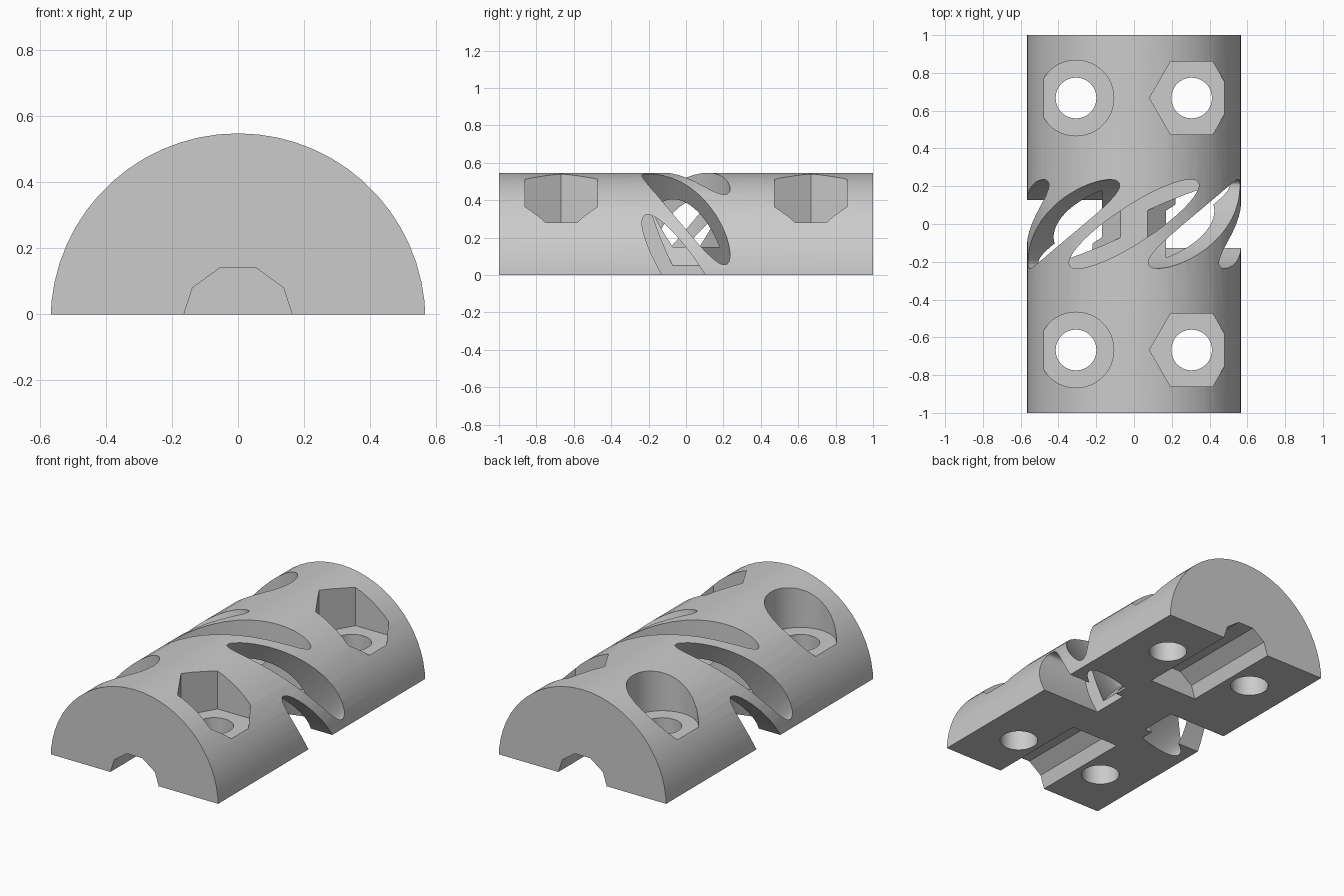
import bpy
import bmesh
from math import sin, cos, tau, radians
from mathutils import Matrix

if "Cube" in bpy.data.objects:
    bpy.data.objects.remove(bpy.data.objects["Cube"], do_unlink=True)

AXIS_Z = -0.02      # shaft axis lies just under the split plane
RADIUS = 0.567
CORE = 0.17         # bore radius, also the depth limit of the slots

grey = bpy.data.materials.new("plain_grey")
grey.use_nodes = True
grey.diffuse_color = (0.6, 0.6, 0.6, 1)
grey.node_tree.nodes["Principled BSDF"].inputs["Base Color"].default_value = (0.6, 0.6, 0.6, 1)


def ellipse(n, a, b, tilt=0.0):
    pts = [(a * cos(tau * i / n), b * sin(tau * i / n)) for i in range(n)]
    return [(x * cos(tilt) - y * sin(tilt), x * sin(tilt) + y * cos(tilt)) for x, y in pts]


def prism(name, outline, low, high, matrix):
    """Extrude a flat outline along its local z, then place it."""
    bm = bmesh.new()
    face = bm.faces.new([bm.verts.new((x, y, low)) for x, y in outline])
    top = bmesh.ops.extrude_face_region(bm, geom=[face])["geom"]
    bmesh.ops.translate(bm, verts=[v for v in top if isinstance(v, bmesh.types.BMVert)],
                        vec=(0, 0, high - low))
    bmesh.ops.transform(bm, matrix=matrix, verts=bm.verts)
    bmesh.ops.recalc_face_normals(bm, faces=bm.faces)
    mesh = bpy.data.meshes.new(name)
    bm.to_mesh(mesh)
    bm.free()
    mesh.materials.append(grey)
    obj = bpy.data.objects.new(name, mesh)
    bpy.context.collection.objects.link(obj)
    return obj


axis = Matrix.Translation((0, 0, AXIS_Z))
along_y = axis @ Matrix.Rotation(radians(90), 4, 'X')
cutters = []

# Round body, trimmed flat at the split plane
body = prism("half_coupling", ellipse(60, RADIUS, RADIUS), -1, 1, along_y)
cutters.append(prism("split_cutter", [(-1, -2), (1, -2), (1, 2), (-1, 2)], -1, 0, Matrix()))

# Ten-sided shaft grooves at both ends
for low, high in ((-1.1, -0.35), (0.35, 1.1)):
    cutters.append(prism("groove_cutter", ellipse(10, CORE, CORE), low, high, along_y))

# Slanted flexure slots fanned around the axis, stopping at the core
for angle in (-90, -45, 0, 45, 90):
    place = axis @ Matrix.Rotation(radians(angle), 4, 'Y')
    cutters.append(prism("slot_cutter", ellipse(64, 0.405, 0.098, radians(33)), CORE, 0.8, place))

# Bolt holes, round head pockets on one side and hex nut pockets on the other
for y in (-0.667, 0.667):
    for x, sides, size in ((-0.307, 48, 0.2), (0.305, 6, 0.223)):
        place = Matrix.Translation((x, y, 0))
        cutters.append(prism("bolt_hole_cutter", ellipse(32, 0.108, 0.108), -0.2, 0.4, place))
        cutters.append(prism("pocket_cutter", ellipse(sides, size, size), 0.28, 0.8, place))

# Carve the body and drop the cutters
bpy.context.view_layer.objects.active = body
body.select_set(True)
for cutter in cutters:
    cutter.hide_render = True
    mod = body.modifiers.new(cutter.name, 'BOOLEAN')
    mod.operation = 'DIFFERENCE'
    mod.solver = 'EXACT'
    mod.object = cutter
    bpy.ops.object.modifier_apply(modifier=mod.name)
    bpy.data.objects.remove(cutter, do_unlink=True)

bpy.ops.object.shade_smooth_by_angle(angle=radians(20))
